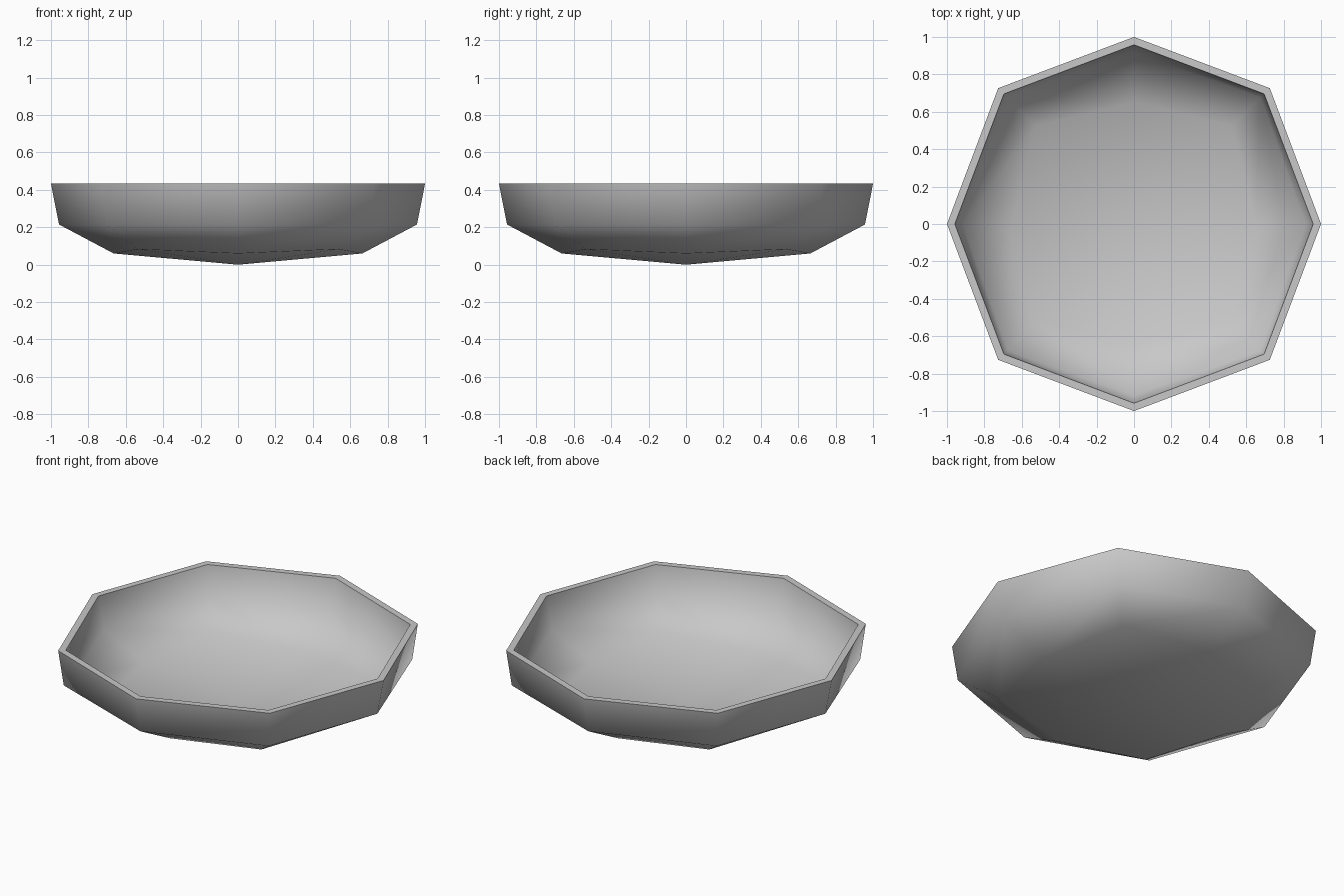
import bpy, bmesh, math

if "Cube" in bpy.data.objects:
    bpy.data.objects.remove(bpy.data.objects["Cube"])

# Rings from floor edge to rim: (radius on axes, height, radius on diagonals, height)
RINGS = [(0.665, 0.06, 0.755, 0.083),
         (0.957, 0.215, 0.995, 0.215),
         (1.0, 0.43, 1.027, 0.43)]

grey = bpy.data.materials.new("plain_grey")
grey.diffuse_color = (0.58, 0.58, 0.58, 1)
grey.use_nodes = True
grey.node_tree.nodes["Principled BSDF"].inputs["Base Color"].default_value = grey.diffuse_color

bm = bmesh.new()


def make_ring(axis_r, axis_z, diag_r, diag_z):
    verts = []
    for i in range(8):
        r, z = (diag_r, diag_z) if i % 2 else (axis_r, axis_z)
        a = i * math.pi / 4
        verts.append(bm.verts.new((r * math.cos(a), r * math.sin(a), z)))
    return verts


rings = [make_ring(*r) for r in RINGS]

# Floor: four quads meeting at the lowest point
centre = bm.verts.new((0, 0, 0))
floor = rings[0]
for i in range(0, 8, 2):
    bm.faces.new((centre, floor[(i + 2) % 8], floor[i + 1], floor[i]))

# Sloped and upright wall bands
for low, high in zip(rings, rings[1:]):
    for i in range(8):
        j = (i + 1) % 8
        bm.faces.new((low[i], low[j], high[j], high[i]))

mesh = bpy.data.meshes.new("bowl")
bm.to_mesh(mesh)
bm.free()
mesh.materials.append(grey)
bowl = bpy.data.objects.new("bowl", mesh)
bpy.context.collection.objects.link(bowl)
bpy.context.view_layer.objects.active = bowl
bowl.select_set(True)

# Wall thickness, grown inwards
shell = bowl.modifiers.new("wall", 'SOLIDIFY')
shell.thickness = 0.04
shell.offset = -1
shell.use_even_offset = True
bpy.ops.object.modifier_apply(modifier=shell.name)

# Smooth body with a crisp, level rim
for v in bowl.data.vertices:
    if v.co.z > 0.4:
        v.co.z = 0.433
bpy.ops.object.shade_smooth_by_angle(angle=math.radians(62))
